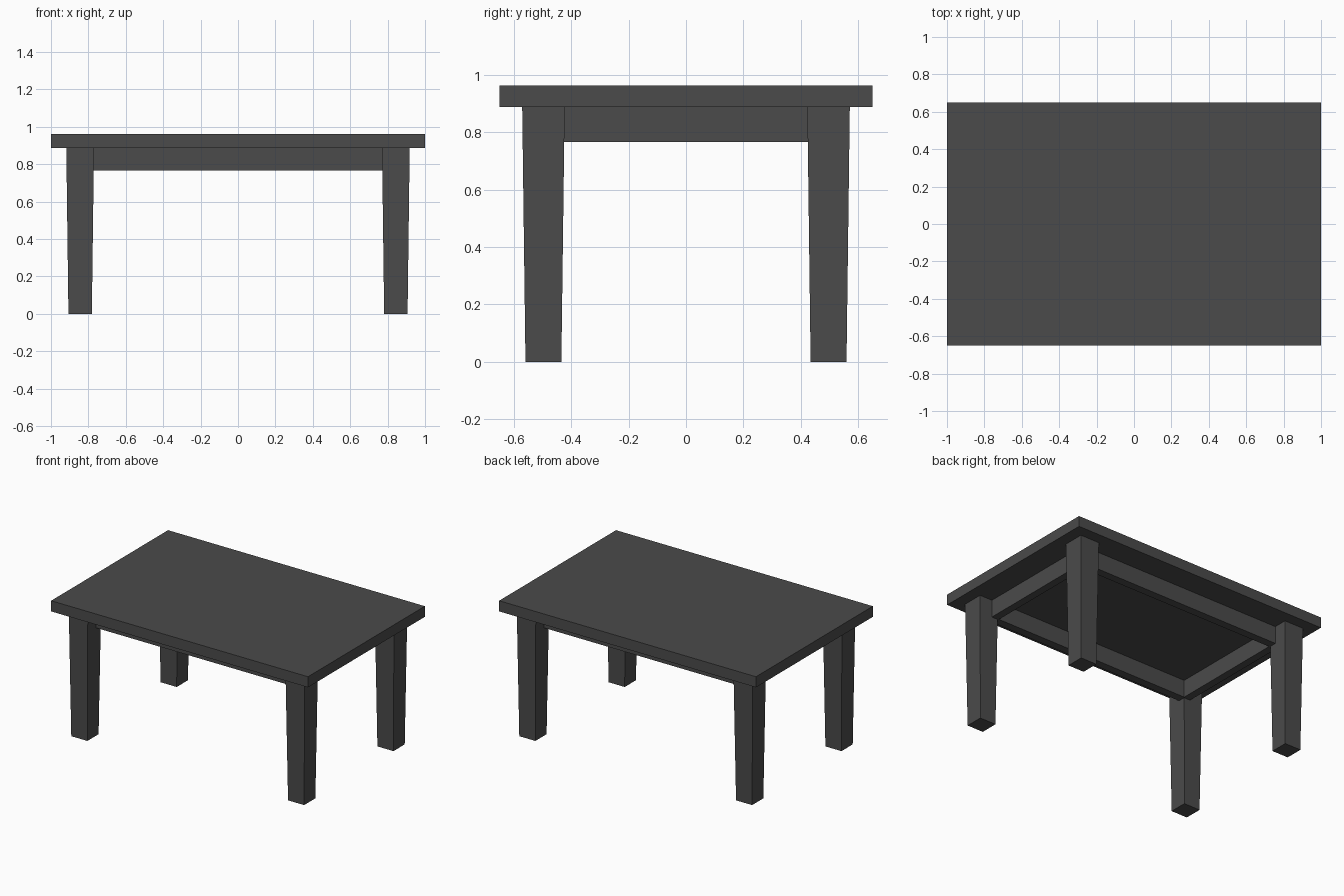
import bpy
import bmesh

if "Cube" in bpy.data.objects:
    bpy.data.objects.remove(bpy.data.objects["Cube"])

mat = bpy.data.materials.new("dark grey")
mat.diffuse_color = (0.07, 0.07, 0.07, 1)
mat.use_nodes = True
mat.node_tree.nodes["Principled BSDF"].inputs["Base Color"].default_value = mat.diffuse_color

TOP_Z, UNDER_Z, APRON_Z = 0.963, 0.888, 0.766


def box(name, x0, x1, y0, y1, z0, z1, foot=1.0):
    """Box between limits; foot scales the lower end about the box centre."""
    cx, cy = (x0 + x1) / 2, (y0 + y1) / 2
    bm = bmesh.new()
    bmesh.ops.create_cube(bm, size=1)
    for v in bm.verts:
        s = foot if v.co.z < 0 else 1.0
        v.co = (cx + v.co.x * (x1 - x0) * s,
                cy + v.co.y * (y1 - y0) * s,
                z0 if v.co.z < 0 else z1)
    mesh = bpy.data.meshes.new(name)
    bm.to_mesh(mesh)
    bm.free()
    mesh.materials.append(mat)
    obj = bpy.data.objects.new(name, mesh)
    bpy.context.collection.objects.link(obj)
    return obj


# Table top
box("table_top", -1, 1, -0.65, 0.65, UNDER_Z, TOP_Z)

# Tapered legs
LX, LY, H = 0.844, 0.497, 0.074
for sy, depth in ((-1, "front"), (1, "back")):
    for sx, side in ((-1, "left"), (1, "right")):
        box(f"{depth}_{side}_leg", sx * LX - H, sx * LX + H,
            sy * LY - H, sy * LY + H, 0, UNDER_Z, foot=0.845)

# Apron rails: long ones run leg to leg, short ones fit between them
XI, XO, YI, YO = 0.766, 0.82, 0.418, 0.475
for s, name in ((-1, "front"), (1, "back")):
    y0, y1 = sorted((s * YI, s * YO))
    box(f"{name}_apron", -XO, XO, y0, y1, APRON_Z, UNDER_Z)
for s, name in ((-1, "left"), (1, "right")):
    x0, x1 = sorted((s * XI, s * XO))
    box(f"{name}_apron", x0, x1, -YI, YI, APRON_Z, UNDER_Z)
